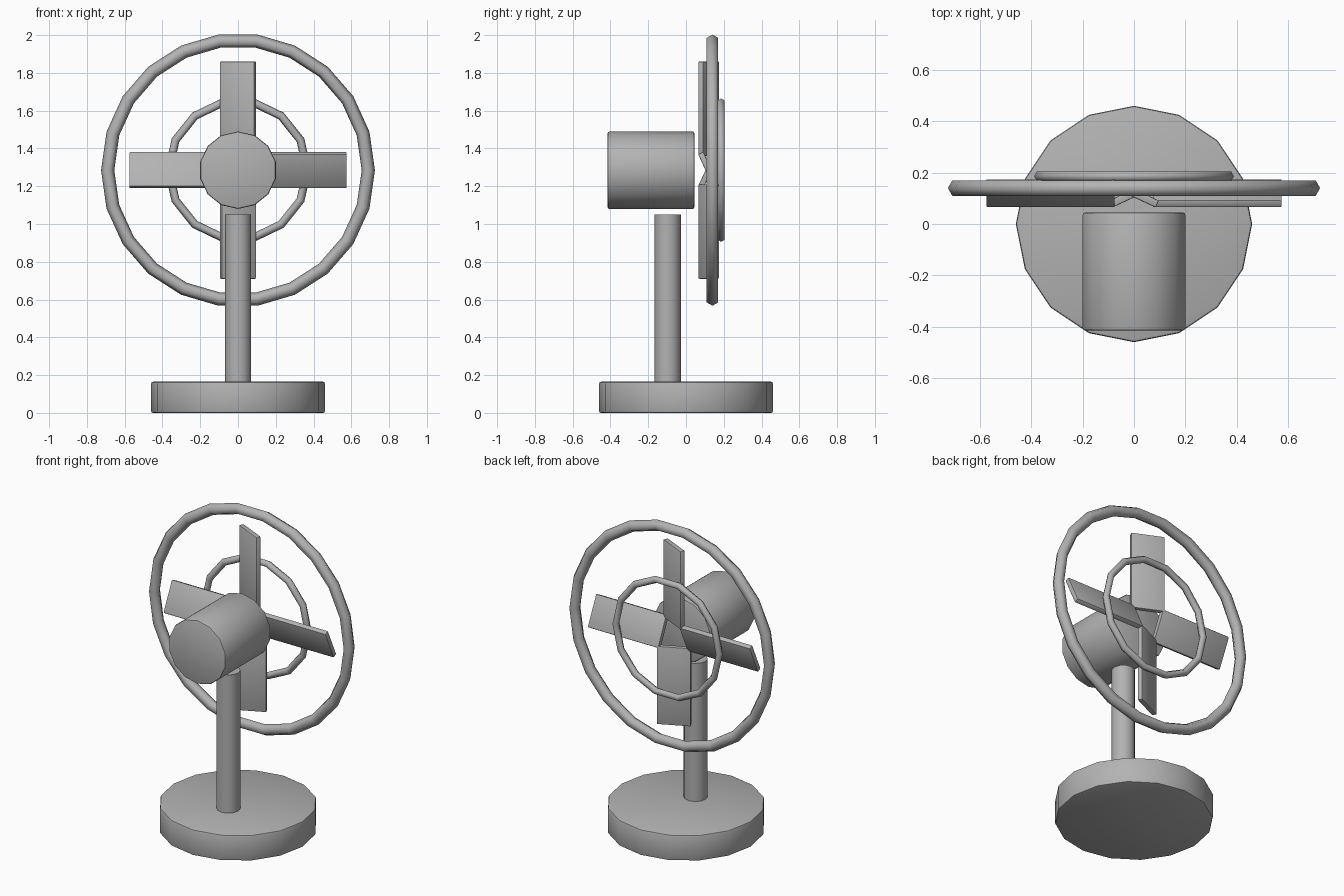
import bpy
import math
from mathutils import Matrix, Vector

cube = bpy.data.objects.get("Cube")
if cube:
    bpy.data.objects.remove(cube, do_unlink=True)

# Single grey material
GREY = (0.45, 0.45, 0.45, 1.0)
grey = bpy.data.materials.new("plain_grey")
grey.use_nodes = True
grey.diffuse_color = GREY
grey.node_tree.nodes["Principled BSDF"].inputs["Base Color"].default_value = GREY

HUB_Z = 1.285


def finish(name, bevel=0.0, angle=40):
    """Name the active object, bevel its edges and smooth its soft edges."""
    obj = bpy.context.object
    obj.name = name
    obj.data.materials.append(grey)
    if bevel:
        mod = obj.modifiers.new("Soft edges", 'BEVEL')
        mod.width = bevel
        mod.segments = 2
        mod.limit_method = 'ANGLE'
        mod.angle_limit = math.radians(50)
        bpy.ops.object.modifier_apply(modifier=mod.name)
    bpy.ops.object.shade_smooth_by_angle(angle=math.radians(angle))
    return obj


def cylinder(name, sides, radius, depth, location, rotation=(0, 0, 0), bevel=0.0):
    bpy.ops.mesh.primitive_cylinder_add(
        vertices=sides, radius=radius, depth=depth,
        location=location, rotation=rotation)
    return finish(name, bevel)


def hoop(name, sides, major, minor, y):
    bpy.ops.mesh.primitive_torus_add(
        major_segments=sides, minor_segments=6, major_radius=major,
        minor_radius=minor, location=(0, y, HUB_Z),
        rotation=(math.pi / 2, 0, 0))
    return finish(name, angle=65)


def blade(name, dx, dz):
    """Flat pitched paddle pointing along (dx, dz)."""
    pitch = math.radians(25)
    along = Vector((dx, 0, dz))
    normal = Vector((-dz * math.sin(pitch), -math.cos(pitch), -dx * math.sin(pitch)))
    across = normal.cross(along)
    frame = Matrix((along, across, normal)).transposed().to_4x4()
    bpy.ops.mesh.primitive_cube_add(size=1)
    obj = bpy.context.object
    centre = Vector((0, 0.12, HUB_Z)) + along * 0.325
    obj.data.transform(Matrix.Diagonal((0.5, 0.2, 0.03, 1)))
    obj.matrix_world = Matrix.Translation(centre) @ frame
    return finish(name, 0.005)


# Stand and motor
cylinder("base", 16, 0.46, 0.165, (0, 0, 0.0825), bevel=0.01)
cylinder("post", 12, 0.07, 0.9, (0, -0.097, 0.6))
cylinder("motor", 14, 0.205, 0.46, (0, -0.185, HUB_Z),
         (math.pi / 2, 0, 0), 0.01)

# Guard hoops
hoop("outer_hoop", 22, 0.69, 0.035, 0.14)
hoop("inner_hoop", 14, 0.367, 0.022, 0.186)

# Blades
for side, dx, dz in (("left", 1, 0), ("right", -1, 0),
                     ("top", 0, 1), ("bottom", 0, -1)):
    blade(side + "_blade", dx, dz)
